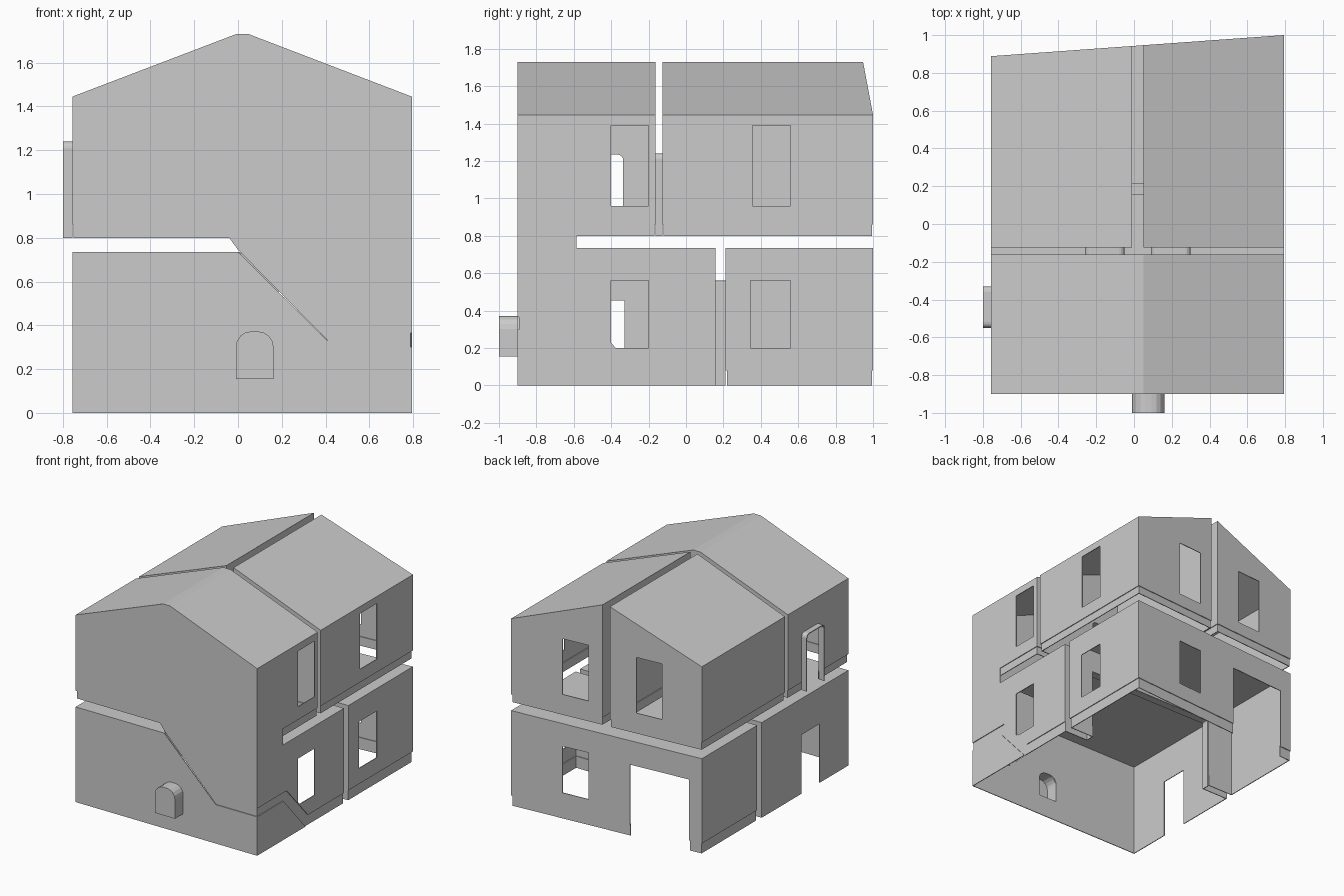
import bpy, bmesh, math

if "Cube" in bpy.data.objects:
    bpy.data.objects.remove(bpy.data.objects["Cube"])

plaster = bpy.data.materials.new("plaster_grey")
plaster.use_nodes = True
GREY = (0.6, 0.6, 0.6, 1)
plaster.diffuse_color = GREY
plaster.node_tree.nodes["Principled BSDF"].inputs["Base Color"].default_value = GREY

L, R, F, T = -0.757, 0.794, -0.9, 0.006      # left, right, front, wall thickness
LOW, UP, EAVE, RIDGE = 0.735, 0.8, 1.445, 1.73
LIP = 0.86                                   # top of the recessed lip under the upper floor
MID, HALL, WELL = 0.158, -0.162, -0.585      # lower split, upper split, stairwell edge


def back(x, inset=0):
    """Position of the skewed rear wall."""
    return 0.943 + 0.072 * x - inset


def prism(name, pts, axis, a, b):
    """Extrude a 2D profile along an axis; b may depend on the first coordinate."""
    def place(p, t):
        t = t(p[0]) if callable(t) else t
        return {"x": (t, p[0], p[1]), "y": (p[0], t, p[1]), "z": (p[0], p[1], t)}[axis]
    bm = bmesh.new()
    lo = [bm.verts.new(place(p, a)) for p in pts]
    hi = [bm.verts.new(place(p, b)) for p in pts]
    bm.faces.new(lo)
    bm.faces.new(hi)
    for i in range(len(pts)):
        j = (i + 1) % len(pts)
        bm.faces.new((lo[i], lo[j], hi[j], hi[i]))
    bmesh.ops.recalc_face_normals(bm, faces=bm.faces)
    mesh = bpy.data.meshes.new(name)
    bm.to_mesh(mesh)
    bm.free()
    mesh.materials.append(plaster)
    ob = bpy.data.objects.new(name, mesh)
    bpy.context.scene.collection.objects.link(ob)
    return ob


def rect(u0, u1, v0, v1):
    return [(u0, v0), (u1, v0), (u1, v1), (u0, v1)]


def box(x0, x1, y0, y1, z0, z1):
    return prism("cutter", rect(x0, x1, y0, y1), "z", z0, z1)


def arch(u0, u1, v0, v1, r):
    """Rectangle with rounded top corners."""
    pts = [(u0, v0), (u1, v0)]
    for cx, start in ((u1 - r, 0), (u0 + r, 90)):
        for k in range(5):
            t = math.radians(start + 22.5 * k)
            pts.append((cx + r * math.cos(t), v1 - r + r * math.sin(t)))
    return pts


def cut(ob, *cutters):
    """Subtract the cutters, apply, and discard them."""
    for c in cutters:
        m = ob.modifiers.new("cut", "BOOLEAN")
        m.operation, m.solver, m.object = "DIFFERENCE", "EXACT", c
    dg = bpy.context.evaluated_depsgraph_get()
    dg.update()
    mesh = bpy.data.meshes.new_from_object(ob.evaluated_get(dg))
    ob.modifiers.clear()
    ob.data = mesh
    for c in cutters:
        bpy.data.objects.remove(c)
    return ob


def frame(name, u0, u1, z0, z1, axis, a, b, r):
    """Hollow door surround."""
    ob = prism(name, arch(u0, u1, z0, z1, r), axis, a, b)
    return cut(ob, prism("cutter", arch(u0 + T, u1 - T, z0 - 0.1, z1 - T, r), axis, a - 0.1, b + 0.1))


def right_window(y0, y1, z0, z1):
    return box(0.7, 0.9, y0, y1, z0, z1)


def back_window(x0, x1, z0, z1):
    return box(x0, x1, 0.8, 1.1, z0, z1)


UPPER_DOORS = ((-0.26, -0.05), (0.09, 0.30))
SIDE_DOOR = (-0.55, -0.33)


def hall_doors():
    return [prism("cutter", arch(a + T, b - T, 0.7, 1.24 - T, 0.03), "y", -0.3, 0)
            for a, b in UPPER_DOORS]


def side_door():
    return prism("cutter", arch(SIDE_DOOR[0] + T, SIDE_DOOR[1] - T, 0.7, 1.24 - T, 0.03), "x", -0.9, -0.65)


def lip(name, x0, x1, y0, rear, z0, z1, *cutters):
    """Thin skirt set just inside the walls of a storey."""
    def outline(i):
        return [(x0 + i, y0 + i), (x1 - i, y0 + i), (x1 - i, rear(x1, i)), (x0 + i, rear(x0, i))]
    ob = prism(name, outline(T), "z", z0, z1)
    cut(ob, prism("cutter", outline(2 * T), "z", z0 - 0.1, z1 + 0.1), *cutters)


# Upper front storey, dropping over the stairwell
outer = [(L, LIP), (-0.01, LIP), (0.485, 0.365), (R, 0.365), (R, EAVE),
         (0.05, RIDGE), (-0.01, RIDGE), (L, EAVE)]
inner = [(L + T, -0.2), (R - T, -0.2), (R - T, EAVE - 0.7 * T), (0.05, RIDGE - T),
         (-0.01, RIDGE - T), (L + T, EAVE - 0.7 * T)]
cut(prism("upper_front_storey", outer, "y", F, HALL),
    prism("cutter", inner, "y", F + T, HALL - T),
    box(-2, 2, WELL, 0, -0.1, LIP),
    right_window(-0.40, -0.20, 0.96, 1.39), side_door(), *hall_doors())
lip("upper_front_lip", L, R, F, lambda x, i: HALL - i, UP, LIP + 0.01,
    box(0, R - 3 * T, F - 0.1, F + 0.1, 0.7, 1), side_door(), *hall_doors())
prism("stair_lip", [(-0.06, UP), (-0.04, UP), (0, 0.745), (0.44, 0.30), (R - T, 0.30), (R - T, 0.375),
                    (0.49, 0.375), (-0.005, LIP + 0.01), (-0.06, LIP + 0.01)], "y", F + T, F + 2 * T)


def upper_room(name, wall, ridge_x, *windows):
    """Rear room under one half of the roof, with its lip."""
    s = T if wall < ridge_x else -T
    cut(prism(name, [(wall, LIP), (ridge_x, LIP), (ridge_x, RIDGE), (wall, EAVE)], "y", HALL + 0.037, back),
        prism("cutter", [(wall + s, 0.6), (ridge_x - s, 0.6), (ridge_x - s, RIDGE - 1.45 * T),
                         (wall + s, EAVE - 0.7 * T)], "y", HALL + 0.037 + T, lambda x: back(x, T)),
        *windows, *hall_doors())
    lip(name + "_lip", min(wall, ridge_x), max(wall, ridge_x), HALL + 0.037, back, UP, LIP + 0.01,
        *hall_doors())


upper_room("upper_rear_left_room", L, -0.01, back_window(-0.435, -0.225, 0.96, 1.39))
upper_room("upper_rear_right_room", R, 0.05, back_window(0.165, 0.375, 0.96, 1.39),
           right_window(0.355, 0.56, 0.96, 1.39))

# Door surrounds
for side, (a, b) in zip(("left", "right"), UPPER_DOORS):
    frame("hall_door_frame_" + side, a, b, UP, 1.24, "y", HALL, HALL + 0.037, 0.03)
frame("side_door_frame", *SIDE_DOOR, UP, 1.24, "x", -0.8, L, 0.03)

# Lower front storey walls
NICHE = (-0.01, 0.162, 0.155, 0.372)
hollow = (NICHE[0] + T, NICHE[1] - T, NICHE[2] + T, NICHE[3] - T)
cut(prism("lower_front_wall", [(L, 0), (R, 0), (R, 0.30), (0.44, 0.30), (0, LOW), (L, LOW)], "y", F, F + T),
    prism("cutter", arch(*hollow, 0.06), "y", -0.95, -0.8))
cut(prism("lower_left_wall", rect(F + T, MID, 0, LOW), "x", L, L + T),
    box(-0.9, -0.6, SIDE_DOOR[0], SIDE_DOOR[1], -0.1, 0.455))
cut(prism("lower_right_wall", [(WELL, LOW), (WELL, 0.365), (-0.54, 0.365), (-0.28, 0.08), (MID, 0.08),
                               (MID, LOW)], "x", R - T, R), right_window(-0.40, -0.20, 0.20, 0.56))
prism("right_stair_lip", [(F + T, 0.30), (-0.58, 0.30), (-0.31, 0), (MID, 0), (MID, 0.09), (-0.275, 0.09),
                          (-0.535, 0.375), (F + T, 0.375)], "x", R - 2 * T, R - T)
prism("lower_corner_wall", [(F + T, 0), (F + T, 0.30), (-0.58, 0.30), (-0.31, 0)], "x", R - T, R)
cut(prism("lower_partition", rect(L + T, R - T, 0, LOW), "y", MID - T, MID),
    box(-0.53, 0.58, 0, 0.3, -0.1, 0.555))
prism("lower_ceiling", [(L + T, F + T), (0, F + T), (0, WELL), (R - T, WELL),
                        (R - T, MID - T), (L + T, MID - T)], "z", LOW - T, LOW)

# Arched niche pushed out of the front wall
cut(prism("front_niche", arch(*NICHE, 0.07), "y", -1.0, F),
    prism("cutter", arch(*hollow, 0.065), "y", -1.0 + T, -0.85))


# Lower rear storey and its wide passage
def rear_openings():
    return [box(-0.53, 0.58, 0.1, 0.4, -0.1, 0.555), back_window(-0.655, -0.175, -0.1, 0.55)]


cut(prism("lower_rear_storey", rect(L, R, 0.08, LOW), "y", MID + 0.054, back),
    prism("cutter", rect(L + T, R - T, -0.2, LOW - T), "y", MID + 0.054 + T, lambda x: back(x, T)),
    back_window(0.165, 0.375, 0.20, 0.56),
    right_window(0.345, 0.56, 0.20, 0.56), *rear_openings())
lip("lower_rear_lip", L, R, MID + 0.054, back, 0, 0.09, *rear_openings())
frame("passage_frame", -0.535, 0.585, 0, 0.56, "y", MID, MID + 0.054, 0.01)
